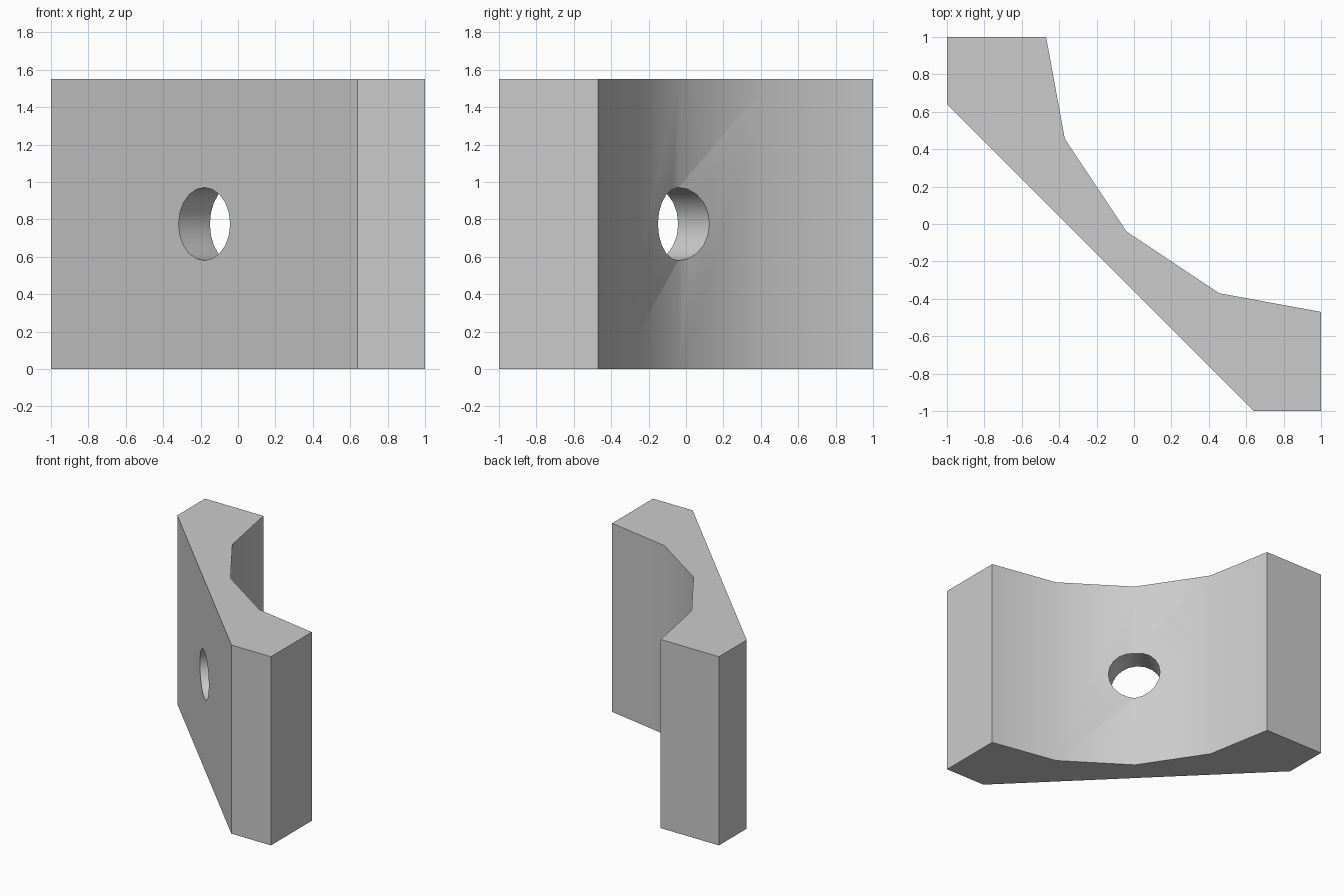
import bpy
import bmesh
from math import radians
from mathutils import Matrix, Vector

cube = bpy.data.objects.get("Cube")
if cube:
    bpy.data.objects.remove(cube, do_unlink=True)

HEIGHT = 1.55
BORE_RADIUS = 0.195

grey = bpy.data.materials.new("light grey")
grey.use_nodes = True
colour = (0.6, 0.6, 0.6, 1)
grey.diffuse_color = colour
grey.node_tree.nodes["Principled BSDF"].inputs["Base Color"].default_value = colour


def make_object(name, bm):
    bmesh.ops.recalc_face_normals(bm, faces=bm.faces)
    mesh = bpy.data.meshes.new(name)
    bm.to_mesh(mesh)
    bm.free()
    mesh.materials.append(grey)
    obj = bpy.data.objects.new(name, mesh)
    bpy.context.collection.objects.link(obj)
    return obj


# Plan profile: one half, mirrored across the diagonal x = y
half = [(0.64, -1), (1, -1), (1, -0.47), (0.455, -0.37)]
profile = half + [(-0.04, -0.04)] + [(y, x) for x, y in reversed(half)]

# Block with a flat diagonal face and a hollowed back
bm = bmesh.new()
base = bm.faces.new([bm.verts.new((x, y, 0)) for x, y in profile])
top = bmesh.ops.extrude_face_region(bm, geom=[base])["geom"]
bmesh.ops.translate(bm, vec=(0, 0, HEIGHT),
                    verts=[g for g in top if isinstance(g, bmesh.types.BMVert)])
block = make_object("clamp_block", bm)

# Cutter for the round bore, running along the diagonal
bm = bmesh.new()
turn = Vector((1, 1, 0)).to_track_quat('Z', 'Y').to_matrix().to_4x4()
bmesh.ops.create_cone(bm, cap_ends=True, segments=20, radius1=BORE_RADIUS,
                      radius2=BORE_RADIUS, depth=1.2,
                      matrix=Matrix.Translation((-0.11, -0.11, HEIGHT / 2)) @ turn)
cutter = make_object("bore_cutter", bm)
cutter.hide_render = True

# Cut the bore
cut = block.modifiers.new("bore", 'BOOLEAN')
cut.operation = 'DIFFERENCE'
cut.solver = 'EXACT'
cut.object = cutter
bpy.ops.object.select_all(action='DESELECT')
block.select_set(True)
bpy.context.view_layer.objects.active = block
bpy.ops.object.modifier_apply(modifier=cut.name)
bpy.data.objects.remove(cutter, do_unlink=True)

# Smooth hollow and bore, crisp outer edges
bpy.ops.object.shade_smooth_by_angle(angle=radians(30))
